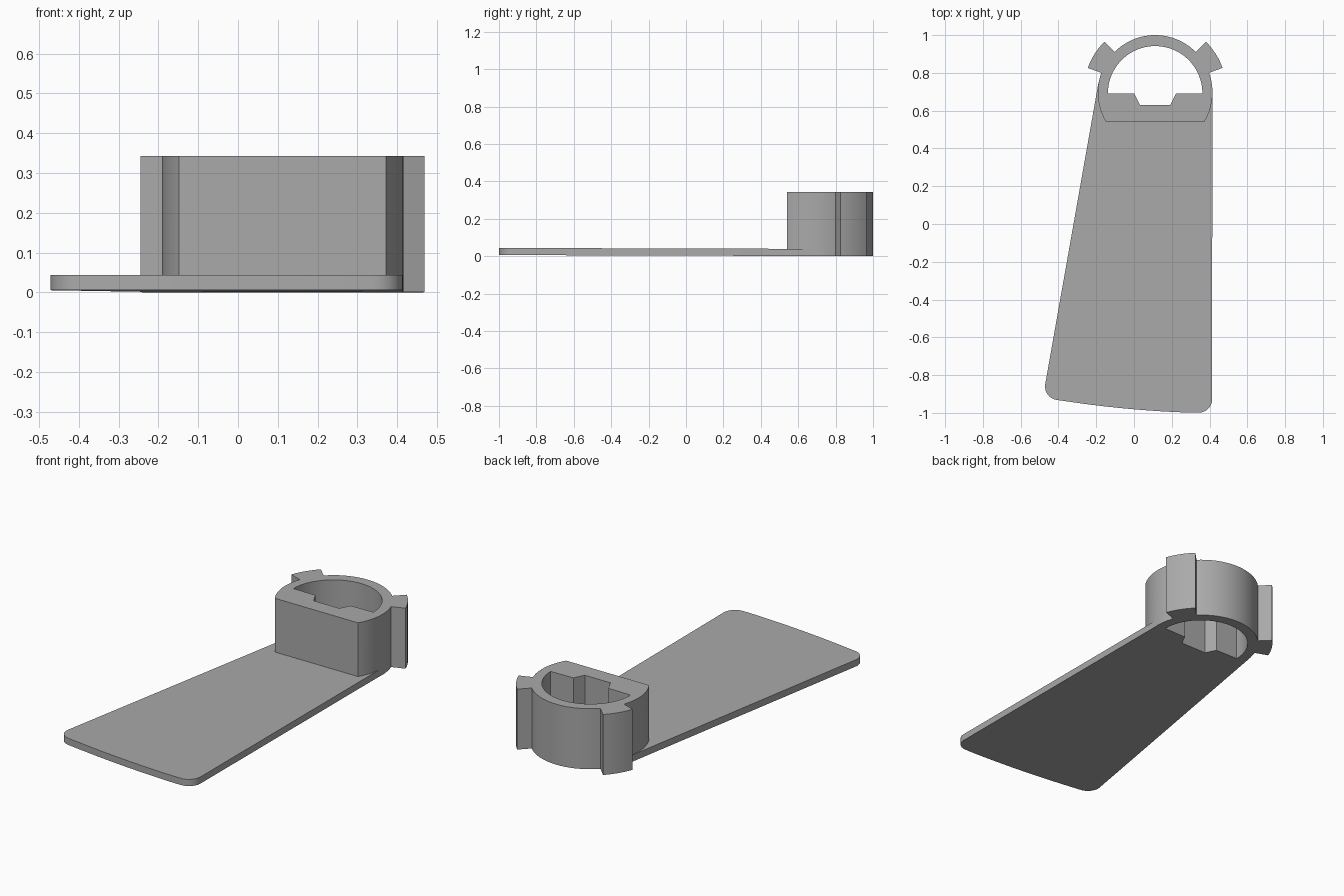
import bpy, bmesh
from math import cos, sin, radians

cube = bpy.data.objects.get("Cube")
if cube:
    bpy.data.objects.remove(cube, do_unlink=True)

CX, CY = 0.112, 0.6965        # centre of the collar
R_OUT, R_IN, R_TAB = 0.3035, 0.25, 0.38
TILT = 0.003                  # slight rise towards the front

grey = bpy.data.materials.new("grey plastic")
grey.use_nodes = True
colour = (0.40, 0.40, 0.40, 1)
grey.diffuse_color = colour
grey.node_tree.nodes["Principled BSDF"].inputs["Base Color"].default_value = colour


def arc(cx, cy, r, start, end, steps):
    """Points along an arc, angles in degrees."""
    angles = [radians(start + (end - start) * i / steps) for i in range(steps + 1)]
    return [(cx + r * cos(a), cy + r * sin(a)) for a in angles]


def prism(name, loops, height):
    """Extrude an outline, with optional holes, into a solid."""
    bm = bmesh.new()
    edges = []
    for loop in loops:
        verts = [bm.verts.new((x, y, TILT * (1 - y))) for x, y in loop]
        edges += [bm.edges.new((v, verts[i - 1])) for i, v in enumerate(verts)]
    bmesh.ops.triangle_fill(bm, edges=edges, use_beauty=True)
    top = bmesh.ops.extrude_face_region(bm, geom=bm.faces[:], use_keep_orig=True)
    bmesh.ops.translate(bm, vec=(0, 0, height),
                        verts=[g for g in top["geom"] if isinstance(g, bmesh.types.BMVert)])
    bmesh.ops.recalc_face_normals(bm, faces=bm.faces[:])
    mesh = bpy.data.meshes.new(name)
    bm.to_mesh(mesh)
    bm.free()
    mesh.materials.append(grey)
    obj = bpy.data.objects.new(name, mesh)
    bpy.context.collection.objects.link(obj)
    return obj


# Collar: flat front, round back, two radial tabs
outline = (arc(CX, CY, R_OUT, -31, 20, 12)
           + arc(CX, CY, R_TAB, 20, 45, 6)
           + arc(CX, CY, R_OUT, 45, 135, 24)
           + arc(CX, CY, R_TAB, 135, 160, 6)
           + arc(CX, CY, R_OUT, 160, 211, 12))

# Keyed opening: half circle with a notch in its flat side
notch = [(-0.11, 0.69), (-0.08, 0.63), (0.08, 0.63), (0.11, 0.69)]
opening = arc(CX, 0.692, R_IN, 0, 180, 40) + [(CX + x, y) for x, y in notch]
collar = prism("collar", [outline, opening], 0.342)

# Blade: tapered plate with rounded corners and a gently bowed end
bow = [(-0.408 + 0.748 * t, -0.931 - 0.069 * t - 0.05 * t * (1 - t))
       for t in (i / 12 for i in range(1, 12))]
blade_outline = ([(-0.16, 0.78), (-0.188, 0.749)]
                 + arc(-0.399, -0.86, 0.072, 170, 262, 10)
                 + bow
                 + arc(0.342, -0.927, 0.072, 268, 360, 10)
                 + [(CX + R_OUT - 0.001, 0.69), (0.38, 0.615), (-0.165, 0.615)])
blade = prism("blade", [blade_outline], 0.038)

# Fuse the blade into the collar
union = collar.modifiers.new("fuse blade", "BOOLEAN")
union.operation = "UNION"
union.solver = "EXACT"
union.object = blade
bpy.context.view_layer.objects.active = collar
collar.select_set(True)
bpy.ops.object.modifier_apply(modifier=union.name)
bpy.data.objects.remove(blade, do_unlink=True)
collar.name = "collar_with_blade"
bpy.ops.object.shade_smooth_by_angle(angle=radians(20))
